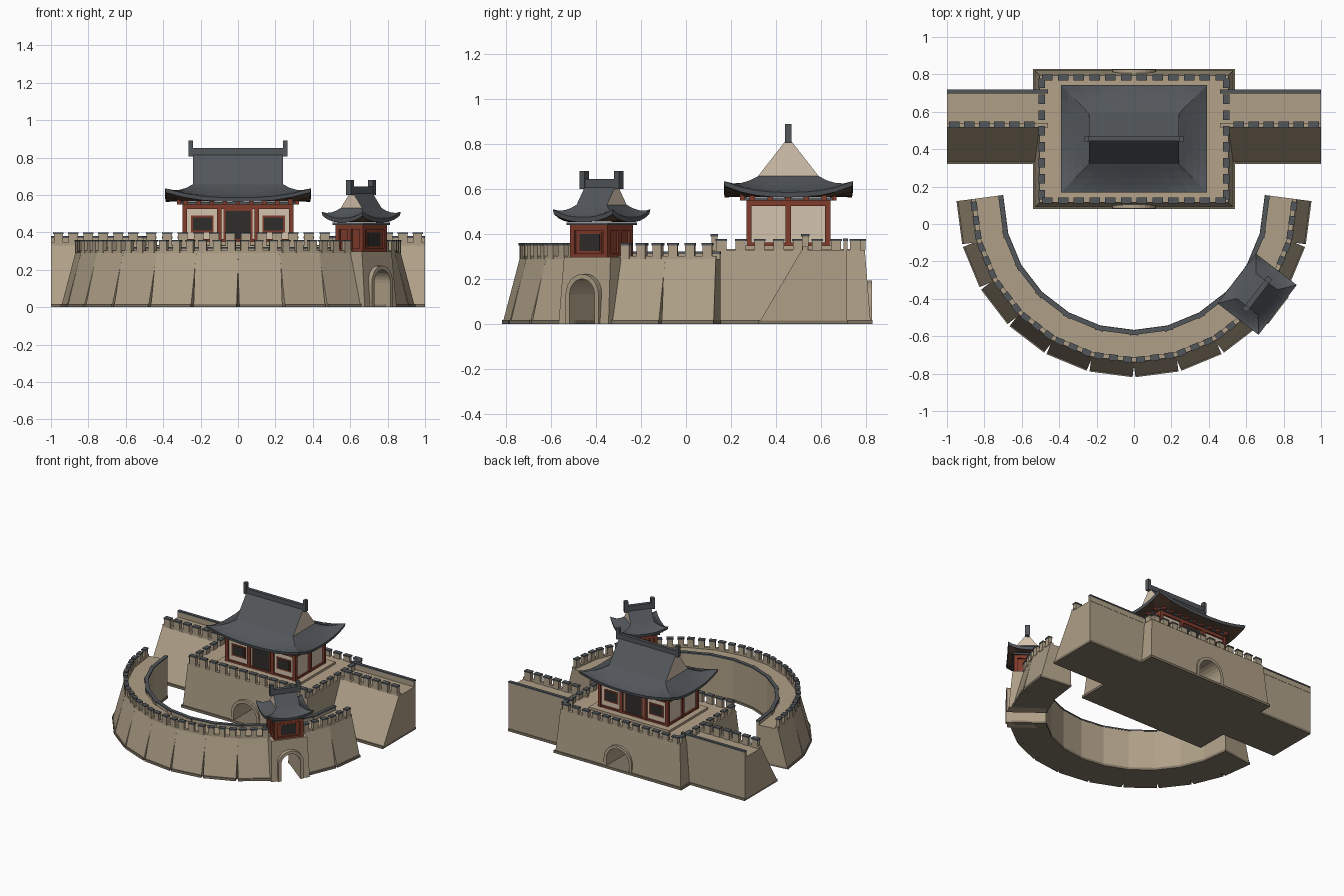
import bpy, bmesh, math
from mathutils import Matrix, Vector

if "Cube" in bpy.data.objects:
    bpy.data.objects.remove(bpy.data.objects["Cube"])

def material(name, rgb):
    m = bpy.data.materials.new(name)
    m.diffuse_color = (*rgb, 1)
    m.use_nodes = True
    m.node_tree.nodes["Principled BSDF"].inputs["Base Color"].default_value = m.diffuse_color
    return m

STONE = material("stone", (.43, .35, .245))
PAVE = material("paving", (.46, .36, .25))
PLINTH = material("plinth_stone", (.22, .18, .13))
TILE = material("roof_tile", (.085, .095, .105))
RED = material("red_timber", (.22, .045, .025))
BROWN = material("soffit_timber", (.11, .065, .04))
PLASTER = material("plaster", (.66, .55, .42))
DARK = material("dark_opening", (.03, .027, .025))
I = Matrix()

def build(name, verts, faces, mats, M=I, idx=None):
    me = bpy.data.meshes.new(name)
    me.from_pydata([M @ Vector(v) for v in verts], [], faces)
    for m in mats:
        me.materials.append(m)
    if idx:
        for p, i in zip(me.polygons, idx):
            p.material_index = i
    bm = bmesh.new()
    bm.from_mesh(me)
    bmesh.ops.recalc_face_normals(bm, faces=bm.faces)
    bm.to_mesh(me)
    bm.free()
    ob = bpy.data.objects.new(name, me)
    bpy.context.collection.objects.link(ob)
    return ob

def prism(name, pts, a, b, mat, M=I, axis='x'):
    """Extrude a (y,z) profile along x, or an (x,z) profile along y."""
    put = (lambda p, t: (t, p[0], p[1])) if axis == 'x' else (lambda p, t: (p[0], t, p[1]))
    n = len(pts)
    v = [put(p, a) for p in pts] + [put(p, b) for p in pts]
    f = [tuple(range(n)), tuple(range(n, 2 * n))]
    f += [(i, (i + 1) % n, n + (i + 1) % n, n + i) for i in range(n)]
    return build(name, v, f, [mat], M)

CUBE = [(0, 1, 2, 3), (4, 5, 6, 7), (0, 1, 5, 4), (1, 2, 6, 5), (2, 3, 7, 6), (3, 0, 4, 7)]

def boxes(name, specs, mat, M=I):
    """One object from many boxes (x0, x1, y0, y1, z0, z1 [, matrix])."""
    v, f = [], []
    for s in specs:
        x0, x1, y0, y1, z0, z1 = s[:6]
        T = s[6] if len(s) > 6 else I
        k = len(v)
        v += [T @ Vector((x, y, z)) for z in (z0, z1) for x, y in ((x0, y0), (x1, y0), (x1, y1), (x0, y1))]
        f += [tuple(k + i for i in q) for q in CUBE]
    return build(name, v, f, [mat], M)

def frustum(name, lo, hi, z0, z1, mat, M=I):
    v = [(x, y, z) for (x0, x1, y0, y1), z in ((lo, z0), (hi, z1))
         for x, y in ((x0, y0), (x1, y0), (x1, y1), (x0, y1))]
    return build(name, v, CUBE, [mat], M)

def arch(hw, spring, z0, n=12):
    return [(-hw, z0)] + [(-hw * math.cos(math.pi * i / n), spring + hw * math.sin(math.pi * i / n))
                          for i in range(n + 1)] + [(hw, z0)]

def cut(obs, cutter):
    for ob in obs:
        mod = ob.modifiers.new("passage", 'BOOLEAN')
        mod.object, mod.solver = cutter, 'EXACT'
        bpy.context.view_layer.objects.active = ob
        bpy.ops.object.modifier_apply(modifier=mod.name)
    bpy.data.objects.remove(cutter)

def battlement(x0, x1, n, w, y0, y1, z0, z1, M=I):
    """Row of n merlon boxes along local x and their caps."""
    p = (x1 - x0) / n
    mids = [x0 + p * (i + .5) for i in range(n)]
    return ([(c - w / 2, c + w / 2, y0, y1, z0, z1 - .01, M) for c in mids],
            [(c - w / 2 - .003, c + w / 2 + .003, y0 - .003, y1 + .003, z1 - .01, z1, M) for c in mids])

def roof(tag, M, ex, ey, gx, gy, ze, lift, zs, zr, soff, fin):
    """Hip-and-gable roof: upturned skirt, gable top, ridge bar and finials."""
    n, rows, v = 8, 5, []

    def ring(hx, hy, z, up):
        cs = [(-hx, -hy), (hx, -hy), (hx, hy), (-hx, hy)]
        for k in range(4):
            (xa, ya), (xb, yb) = cs[k], cs[(k + 1) % 4]
            for i in range(n):
                t = i / n
                v.append((xa + (xb - xa) * t, ya + (yb - ya) * t, z + up * abs(2 * t - 1) ** 2.5))
    ring(*soff, 0)
    ring(ex - .004, ey - .004, ze - .022, lift)
    for r in range(rows):
        t = r / (rows - 1)
        ring(ex + (gx - ex) * t, ey + (gy - ey) * t, ze + (zs - ze) * t ** 1.3, lift * (1 - t) ** 2)
    m = 4 * n
    f = [(r * m + i, r * m + (i + 1) % m, (r + 1) * m + (i + 1) % m, (r + 1) * m + i)
         for r in range(rows + 1) for i in range(m)]
    idx = [1] * m + [0] * (m * rows)
    f += [tuple(range(m)), tuple(range((rows + 1) * m, (rows + 2) * m))]
    build(tag + "_roof_skirt", v, f, [TILE, BROWN], M, idx + [1, 0])
    tri = [(x, y, z) for x in (-gx, gx) for y, z in ((-gy, zs), (gy, zs), (0, zr))]
    build(tag + "_roof_gable", tri, [(0, 1, 2), (3, 4, 5), (0, 2, 5, 3), (1, 2, 5, 4), (0, 1, 4, 3)],
          [TILE, PLASTER], M, [1, 1, 0, 0, 0])
    w, h = fin
    boxes(tag + "_ridge", [(-gx - .01, gx + .01, -w / 2, w / 2, zr - .025, zr + .02)] +
          [(s * (gx + .012) - w / 2, s * (gx + .012) + w / 2, -w / 2 - .002, w / 2 + .002, zr - .025, zr + h)
           for s in (-1, 1)], TILE, M)

def hall(tag, M, hx, hy, z0, z1, cols, wall, wins, doors, wz):
    """Timber hall: wall core, columns, beams, windows and doors."""
    c = .012
    boxes(tag + "_walls", [(-hx + c, hx - c, -hy + c, hy - c, z0, z1)], wall, M)
    boxes(tag + "_columns", [(x - c, x + c, y - c, y + c, z0, z1) for x, y in cols], RED, M)
    boxes(tag + "_beams", [(-hx, hx, -hy, hy, z1 - .025, z1), (-hx, hx, -hy, hy, z0, z0 + .018)], RED, M)
    boxes(tag + "_top_plate", [(-hx - .012, hx + .012, -hy - .012, hy + .012, z1, z1 + .012)], TILE, M)
    fr, op = [], []
    for s in (-1, 1):
        y = s * (hy - c)
        for x, w, (a, b) in [(x, w, wz) for x, w in wins] + [(x, w, (z0, z1 - .035)) for x, w in doors]:
            fr.append((x - w - .01, x + w + .01, y - .004, y + .004, a - .01, b + .01))
            op.append((x - w, x + w, y - .007, y + .007, a, b))
    boxes(tag + "_frames", fr, RED, M)
    boxes(tag + "_openings", op, DARK, M)

# Main gate platform with a vaulted passage
base = frustum("platform", (-.53, .53, .09, .82), (-.505, .505, .115, .795), .015, .33, STONE)
cut([base], prism("cutter", arch(.095, .075, .016), 0, 1, STONE, axis='y'))
boxes("platform_plinth", [(-.54, .54, .08, .83, 0, .018)], PLINTH)
boxes("platform_paving", [(-.48, .48, .14, .77, .328, .333)], PAVE)
ring_pts = arch(.118, .075, .018) + arch(.095, .075, .018)[::-1]
for tag, a, b in (("front", .084, .12), ("back", .79, .826)):
    prism(f"arch_surround_{tag}", ring_pts, a, b, STONE, axis='y')

# Platform and side wall battlements
rows = [battlement(-.505, .505, 12, .05, .113, .14, .33, .4),
        battlement(-.505, .505, 12, .05, .77, .797, .33, .378)]
for s in (-1, 1):
    R = Matrix.Translation((0, .455, 0)) @ Matrix.Rotation(s * math.pi / 2, 4, 'Z')
    rows.append(battlement(-.34, .34, 8, .045, -.507, -.48, .33, .378, R))
    rows.append(battlement(*sorted((s * .52, s)), 6, .05, .515, .545, .33, .4))
boxes("gate_merlons", [b for r in rows for b in r[0]], STONE)
boxes("gate_merlon_caps", [b for r in rows for b in r[1]], TILE)

# Straight side walls
for s, tag in ((-1, "left"), (1, "right")):
    prism(f"{tag}_wall", [(.33, .015), (.515, .33), (.715, .33), (.715, .015)], s * .46, s, STONE)
    x0, x1 = sorted((s * .46, s))
    boxes(f"{tag}_wall_plinth", [(x0, x1, .32, .72, 0, .018)], PLINTH)
    boxes(f"{tag}_wall_parapets", [(x0, x1, .70, .717, .33, .37), (x0, x1, .517, .54, .33, .345)], STONE)
    boxes(f"{tag}_wall_cap", [(x0, x1, .697, .72, .37, .38)], TILE)

# Main hall
MH = Matrix.Translation((0, .455, 0))
boxes("hall_terrace", [(-.34, .34, -.235, .235, .33, .35)], PAVE, MH)
cols = [(x, y) for x in (-.285, -.1, .1, .285) for y in (-.175, .175)] + [(-.285, 0), (.285, 0)]
hall("hall", MH, .295, .185, .345, .55, cols, PLASTER, [(-.19, .05), (.19, .05)], [(0, .068)], (.41, .48))
brk = [(x * .07 - .012, x * .07 + .012, s * .2 - .015, s * .2 + .015, .55, .58) for x in range(-4, 5) for s in (-1, 1)]
brk += [(s * .31 - .015, s * .31 + .015, y * .08 - .012, y * .08 + .012, .55, .58) for y in range(-2, 3) for s in (-1, 1)]
boxes("hall_brackets", brk, RED, MH)
roof("hall", MH, .39, .287, .24, .135, .585, .05, .657, .83, (.3, .19, .565), (.024, .06))

# Curved outer wall: twelve straight segments, one carrying the side gate
L, GATE = .116, 8 + 3
merlons, caps = [], []
for k in range(-6, 6):
    ang = math.radians(7.5 + 15 * k)
    M = Matrix.Translation((0, .13, 0)) @ Matrix.Rotation(ang, 4, 'Z')
    seg = prism("curved_wall", [(-.935, .015), (-.862, .29), (-.694, .29), (-.694, .015)], -L, L, STONE, M)
    plinth = boxes("curved_wall_plinth", [(-L, L, -.942, -.69, 0, .018)], PLINTH, M)
    boxes("curved_wall_inner_parapet", [(-L, L, -.714, -.694, .29, .312)], STONE, M)
    boxes("curved_wall_inner_cap", [(-L, L, -.717, -.691, .312, .322)], TILE, M)
    if k == 3:
        # Side gate block with an open arched passage
        blk = frustum("side_gate", (-.14, .14, -.962, -.70), (-.13, .13, -.935, -.70), 0, .298, STONE, M)
        cut([seg, plinth, blk], prism("cutter", arch(.07, .13, -.1), -1.1, -.5, STONE, M, 'y'))
        prism("side_gate_surround", arch(.092, .13, 0) + arch(.07, .13, 0)[::-1], -.973, -.93, STONE, M, 'y')
        # Side gate pavilion
        MP = M @ Matrix.Translation((0, -.83, 0))
        pc = [(x, y) for x in (-.093, .093) for y in (-.081, .081)] + [(-.093, 0), (.093, 0)]
        hall("pavilion", MP, .105, .093, .295, .44, pc, RED, [(0, .055)], [], (.325, .4))
        roof("pavilion", MP, .168, .138, .085, .072, .475, .035, .53, .625, (.11, .095, .455), (.028, .056))
    else:
        boxes("curved_wall_outer_parapet", [(-L, L, -.862, -.838, .29, .303)], STONE, M)
        a, b = battlement(-L, L, 3, .042, -.865, -.838, .29, .36, M)
        merlons += a
        caps += b
boxes("curved_wall_merlons", merlons, STONE)
boxes("curved_wall_merlon_caps", caps, TILE)
